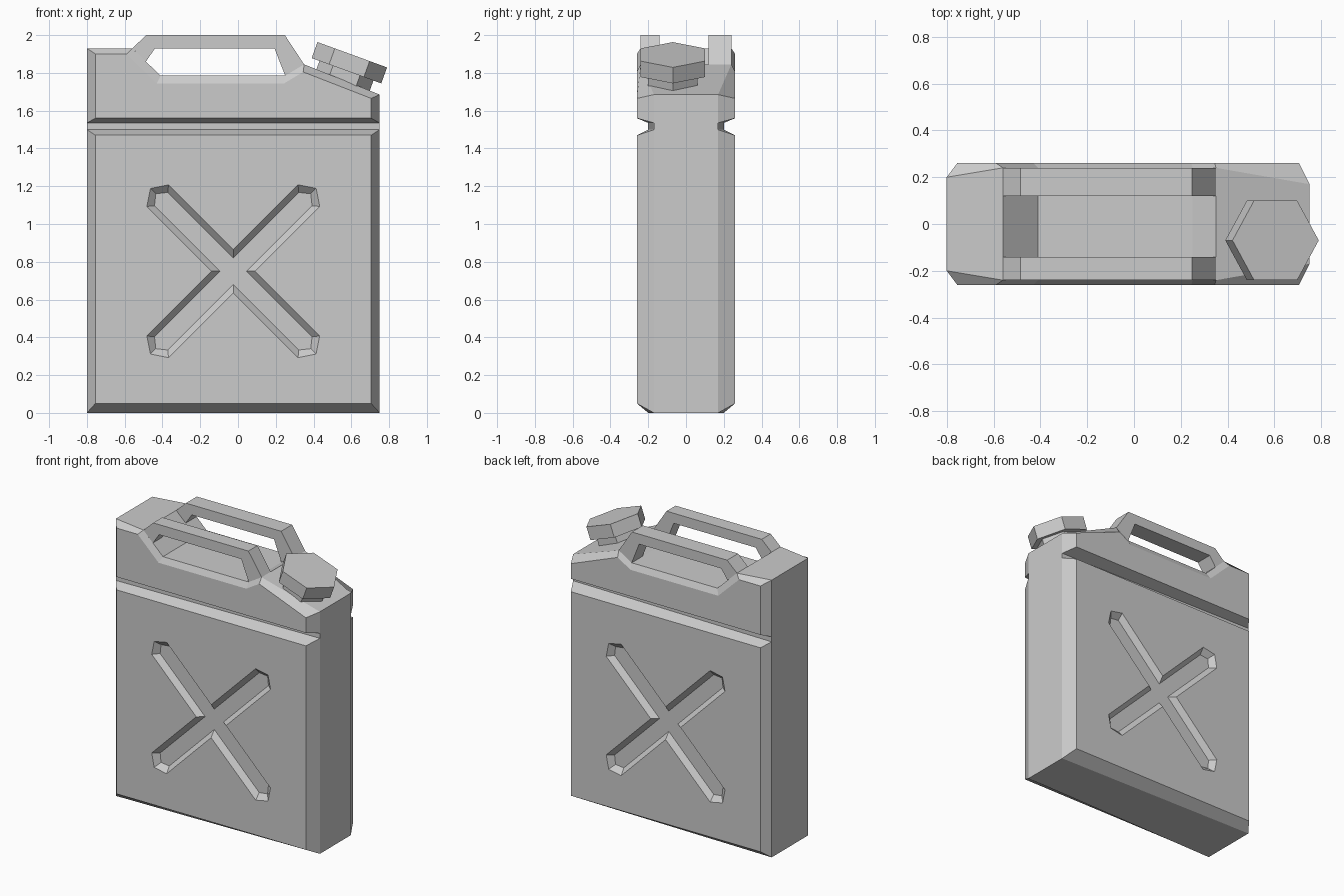
import bpy, bmesh, math
from mathutils import Matrix, Vector

if "Cube" in bpy.data.objects:
    bpy.data.objects.remove(bpy.data.objects["Cube"])


def finish(bm, name):
    bmesh.ops.remove_doubles(bm, verts=bm.verts, dist=0.0005)
    bmesh.ops.recalc_face_normals(bm, faces=bm.faces)
    mesh = bpy.data.meshes.new(name)
    bm.to_mesh(mesh)
    bm.free()
    ob = bpy.data.objects.new(name, mesh)
    bpy.context.collection.objects.link(ob)
    return ob


def loft(bm, rings, skip=()):
    """Join rings of 3D points, cap both ends; skip = (ring, span) faces left open."""
    vs = [[bm.verts.new(p) for p in r] for r in rings]
    n = len(rings[0])
    for k in range(len(vs) - 1):
        for i in range(n):
            if (k, i) not in skip:
                j = (i + 1) % n
                bm.faces.new((vs[k][i], vs[k][j], vs[k + 1][j], vs[k + 1][i]))
    bm.faces.new(vs[0])
    bm.faces.new(vs[-1])


# Body: rim profile (x, half depth, z) and inset flat-face profile (x, z)
FACE, L, R = 0.26, 0.20, 0.17
lower_rim = [(-.8, L, 0), (.75, R, 0), (.75, R, 1.5), (-.8, L, 1.5)]
lower_face = [(-.755, .05), (.705, .05), (.705, 1.47), (-.755, 1.47)]
band_rim = [(-.8, L, 1.5), (.75, R, 1.5), (.75, R, 1.535), (-.8, L, 1.535)]
upper_rim = [(-.8, L, 1.535), (.75, R, 1.535), (.75, R, 1.685), (.35, .24, 1.845),
             (.25, .24, 1.785), (-.41, .24, 1.785), (-.56, .24, 1.93), (-.8, L, 1.93)]
upper_face = [(-.755, 1.56), (.705, 1.56), (.705, 1.665), (.345, 1.805),
              (.245, 1.745), (-.43, 1.745), (-.59, 1.90), (-.755, 1.90)]


def rim_rings(rim):
    return [[(x, s * y, z) for x, y, z in rim] for s in (-1, 1)]


def shell_rings(rim, face):
    flat = [[(x, s * FACE, z) for x, z in face] for s in (-1, 1)]
    return [flat[0], *rim_rings(rim), flat[1]]


bm = bmesh.new()
loft(bm, shell_rings(lower_rim, lower_face), skip={(1, 2)})
loft(bm, rim_rings(band_rim), skip={(0, 0), (0, 2)})
loft(bm, shell_rings(upper_rim, upper_face), skip={(1, 0)})
body = finish(bm, "can_body")


# Cross-shaped recess on both large sides
def cross(half, along, tip, y):
    pts = []
    for k in range(4):
        rot = Matrix.Rotation(math.radians(45 + 90 * k), 2)
        for p in ((half, -half), (along, -half), (tip, 0), (along, half)):
            v = rot @ Vector(p)
            pts.append((v.x - 0.025, y, v.y + 0.75))
    return pts


for s, side in ((-1, "front"), (1, "back")):
    bm = bmesh.new()
    loft(bm, [cross(.081, .566, .62, s * .32), cross(.081, .566, .62, s * FACE),
              cross(.050, .54, .58, s * .225)])
    cutter = finish(bm, side + "_cross_cutter")
    cutter.hide_render = True
    cutter.hide_viewport = True
    mod = body.modifiers.new(side + "_cross", 'BOOLEAN')
    mod.operation = 'DIFFERENCE'
    mod.solver = 'EXACT'
    mod.object = cutter

# Two carrying handles, open underneath
handle = [(-.56, 1.93), (-.485, 2.0), (.248, 2.0), (.35, 1.845),
          (.25, 1.785), (.193, 1.93), (-.44, 1.93), (-.487, 1.86)]
for name, y0, y1 in (("front_handle", -.24, -.14), ("back_handle", .12, .24)):
    bm = bmesh.new()
    loft(bm, [[(x, y, z) for x, z in handle] for y in (y0, y1)])
    finish(bm, name)

# Tilted six-sided filler cap and its neck
tilt = Matrix.Translation((.605, -.07, 1.896)) @ Matrix.Rotation(math.radians(20), 4, 'Y')
for name, radius, top, bottom in (("filler_cap", .196, 0, -.09), ("filler_neck", .152, -.09, -.155)):
    bm = bmesh.new()
    loft(bm, [[tilt @ Vector((radius * math.cos(a * math.pi / 3), radius * math.sin(a * math.pi / 3), z))
               for a in range(6)] for z in (bottom, top)])
    finish(bm, name)
